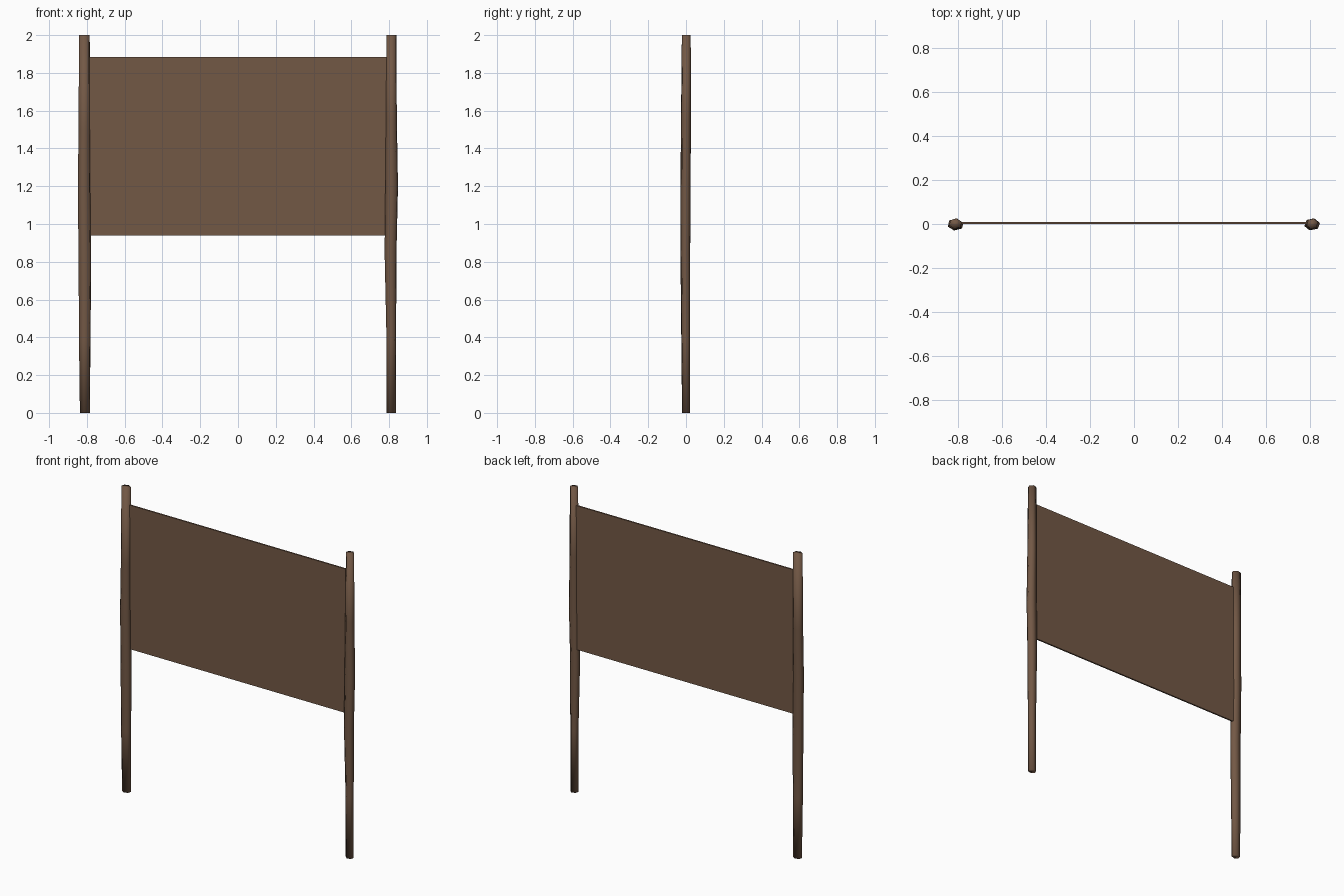
import bpy, bmesh, math

if "Cube" in bpy.data.objects:
    bpy.data.objects.remove(bpy.data.objects["Cube"])

wood = bpy.data.materials.new("brown_wood")
wood.diffuse_color = (0.17, 0.098, 0.06, 1)
wood.use_nodes = True
wood.node_tree.nodes["Principled BSDF"].inputs["Base Color"].default_value = wood.diffuse_color


def finish(bm, name, smooth):
    bmesh.ops.recalc_face_normals(bm, faces=bm.faces)
    for f in bm.faces:
        f.smooth = smooth
    me = bpy.data.meshes.new(name)
    bm.to_mesh(me)
    bm.free()
    me.materials.append(wood)
    ob = bpy.data.objects.new(name, me)
    bpy.context.collection.objects.link(ob)
    return ob


# Rough-hewn post: six-sided rings fitted to the bounds (z, x0, x1, y0, y1)
def post(name, rings, phase):
    bm = bmesh.new()
    loops = []
    for z, x0, x1, y0, y1 in rings:
        pts = [(math.cos(phase + i * math.tau / 6), math.sin(phase + i * math.tau / 6))
               for i in range(6)]
        mx = max(abs(p[0]) for p in pts)
        my = max(abs(p[1]) for p in pts)
        loops.append([bm.verts.new(((x0 + x1) / 2 + p[0] / mx * (x1 - x0) / 2,
                                    (y0 + y1) / 2 + p[1] / my * (y1 - y0) / 2, z))
                      for p in pts])
    for a, b in zip(loops, loops[1:]):
        for i in range(6):
            j = (i + 1) % 6
            bm.faces.new((a[i], a[j], b[j], b[i]))
    bm.faces.new(loops[0])
    bm.faces.new(loops[-1])
    return finish(bm, name, True)


post("left_post", [(0, -0.837, -0.784, -0.021, 0.022),
                   (0.40, -0.842, -0.781, -0.025, 0.022),
                   (0.80, -0.844, -0.777, -0.029, 0.022),
                   (1.20, -0.848, -0.781, -0.029, 0.024),
                   (1.50, -0.844, -0.783, -0.027, 0.026),
                   (2.00, -0.842, -0.785, -0.022, 0.025)], 0.35)
post("right_post", [(0, 0.786, 0.836, -0.021, 0.022),
                    (0.40, 0.786, 0.837, -0.024, 0.022),
                    (0.85, 0.776, 0.839, -0.028, 0.022),
                    (1.20, 0.780, 0.847, -0.028, 0.024),
                    (1.55, 0.783, 0.841, -0.026, 0.026),
                    (2.00, 0.787, 0.838, -0.022, 0.025)], 0.25)

# Thin board between the posts
bm = bmesh.new()
bmesh.ops.create_cube(bm, size=1)
for v in bm.verts:
    v.co = (v.co.x * 1.60, v.co.y * 0.01 + 0.005, v.co.z * 0.945 + 1.4125)
finish(bm, "sign_board", False)
